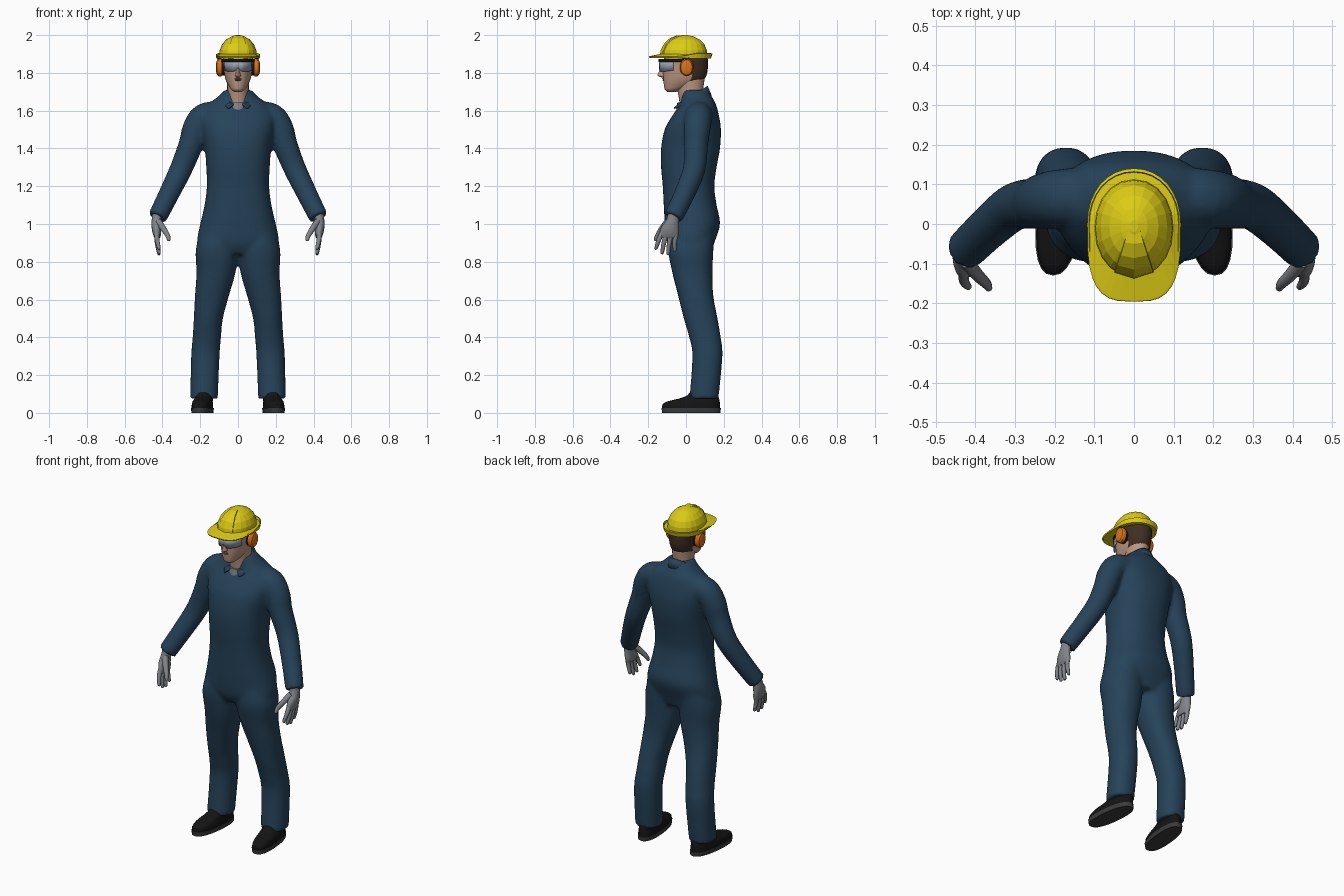
import bpy, bmesh
from math import sin, cos, pi, radians, copysign
from mathutils import Vector

cube = bpy.data.objects.get("Cube")
if cube:
    bpy.data.objects.remove(cube)


def material(name, r, g, b):
    m = bpy.data.materials.new(name)
    m.use_nodes = True
    m.diffuse_color = (r, g, b, 1)
    m.node_tree.nodes["Principled BSDF"].inputs["Base Color"].default_value = (r, g, b, 1)
    return m


BLUE = material("overall blue", .019, .055, .1)
YELLOW = material("helmet yellow", .72, .6, .008)
SKIN = material("skin", .5, .31, .22)
LIP = material("lip", .25, .12, .09)
HAIR = material("hair brown", .05, .028, .018)
GREY = material("glove grey", .22, .23, .25)
BLACK = material("black", .007, .007, .007)
SOLE = material("sole grey", .045, .043, .043)
ORANGE = material("muff orange", .7, .17, .01)
LENS = material("lens", .3, .36, .42)


def refine(rows, steps):
    """Catmull-Rom rows between the given ones."""
    out = []
    for i in range(len(rows) - 1):
        p = [rows[max(0, min(len(rows) - 1, i + k))] for k in (-1, 0, 1, 2)]
        for s in range(steps):
            t = s / steps
            out.append([b + .5 * t * (c - a + t * (2 * a - 5 * b + 4 * c - d + t * (3 * (b - c) + d - a)))
                        for a, b, c, d in zip(*p)])
    return out + [list(rows[-1])]


def power(v, e):
    return copysign(abs(v) ** (2 / e), v)


def oval(cx, cy, rx, front, back, n, ef=2, eb=2):
    """Flat outline; front and back halves have their own reach and squareness."""
    pts = []
    for i in range(n):
        a = 2 * pi * i / n
        e, reach = (ef, cy - front) if sin(a) < 0 else (eb, back - cy)
        pts.append((cx + rx * power(cos(a), e), cy + reach * power(sin(a), e)))
    return pts


def skin_rings(bm, rings, closed=False):
    vs = [[bm.verts.new(p) for p in r] for r in rings]
    n = len(vs[0])
    pairs = list(zip(vs, vs[1:])) + ([(vs[-1], vs[0])] if closed else [])
    for a, b in pairs:
        for i in range(n):
            j = (i + 1) % n
            bm.faces.new((a[i], a[j], b[j], b[i]))
    if not closed:
        bm.faces.new(vs[0])
        bm.faces.new(vs[-1])


def loft(bm, rows, n=24, e=2, steps=4, side=1):
    """Rows are (z, centre x, half width, front y, back y)."""
    rings = [[(x, y, z) for x, y in oval(side * cx, (f + b) / 2, rx, f, b, n, e, e)]
             for z, cx, rx, f, b in refine(rows, steps)]
    skin_rings(bm, rings)


def tube(bm, rows, n=16, steps=4, side=1):
    """Rows are (x, y, z, radius)."""
    rows = refine(rows, steps)
    pts = [Vector((side * r[0], r[1], r[2])) for r in rows]
    rings = []
    for i, p in enumerate(pts):
        d = pts[min(i + 1, len(pts) - 1)] - pts[max(i - 1, 0)]
        q = d.to_track_quat('Z', 'Y')
        rings.append([p + q @ Vector((cos(2 * pi * k / n), sin(2 * pi * k / n), 0)) * rows[i][3]
                      for k in range(n)])
    skin_rings(bm, rings)


def finish(bm, name, *mats, smooth=40):
    bmesh.ops.recalc_face_normals(bm, faces=bm.faces)
    me = bpy.data.meshes.new(name)
    bm.to_mesh(me)
    bm.free()
    ob = bpy.data.objects.new(name, me)
    bpy.context.collection.objects.link(ob)
    for m in mats:
        me.materials.append(m)
    if smooth:
        bpy.ops.object.select_all(action='DESELECT')
        ob.select_set(True)
        bpy.context.view_layer.objects.active = ob
        bpy.ops.object.shade_smooth_by_angle(angle=radians(smooth))
    return ob


def strip(name, low, high, mat, thick):
    bm = bmesh.new()
    a, b = ([bm.verts.new(p) for p in row] for row in (low, high))
    for i in range(len(a) - 1):
        bm.faces.new((a[i], a[i + 1], b[i + 1], b[i]))
    ob = finish(bm, name, mat)
    mod = ob.modifiers.new("thickness", 'SOLIDIFY')
    mod.thickness, mod.offset = thick, 0
    return ob


# Overalls: torso, sleeves and trouser legs fused into one skin
bm = bmesh.new()
torso = [(.84, .19, -.07, .13), (.9, .217, -.1, .15), (1.0, .2, -.112, .18), (1.1, .177, -.118, .162),
         (1.2, .165, -.123, .15), (1.3, .168, -.132, .162), (1.4, .176, -.132, .18), (1.5, .195, -.113, .185),
         (1.57, .2, -.075, .175), (1.63, .165, -.035, .16), (1.67, .11, -.025, .14), (1.71, .07, -.02, .115)]
loft(bm, [(z, 0, rx, f, b) for z, rx, f, b in torso], n=40, e=2.3)
for s in (1, -1):
    tube(bm, [(.1, .07, 1.575, .075), (.18, .065, 1.565, .074), (.225, .058, 1.5, .071), (.25, .052, 1.42, .065),
              (.302, .043, 1.29, .06), (.365, -.008, 1.16, .055), (.427, -.068, 1.035, .051)], n=24, side=s)
    loft(bm, [(.075, .18, .073, .018, .172), (.3, .173, .075, .034, .193), (.4, .165, .075, .017, .184),
              (.5, .157, .077, -.012, .167), (.62, .138, .09, -.042, .145), (.74, .117, .103, -.072, .14),
              (.86, .111, .113, -.095, .145), (.95, .1, .1, -.09, .15)], n=32, e=2.2, side=s)
overalls = finish(bm, "overalls", BLUE)
mod = overalls.modifiers.new("fuse", 'REMESH')
mod.mode, mod.voxel_size, mod.use_smooth_shade = 'VOXEL', .011, True
mod = overalls.modifiers.new("soften", 'SMOOTH')
mod.factor, mod.iterations = .5, 5

# Folded collar, higher at the nape, open at the throat
low, high = [], []
for i in range(33):
    a = radians(14 + 332 * i / 32)
    point = max(0, cos(a)) ** 6
    high.append((.07 * sin(a), .037 - .074 * cos(a), 1.682 - .047 * cos(a)))
    low.append((.088 * sin(a) + copysign(.032 * point, sin(a)), .037 - (.096 + .008 * point) * cos(a),
                1.645 - .033 * cos(a)))
strip("collar", low, high, BLUE, .008)

# Neck and undershirt
bm = bmesh.new()
loft(bm, [(1.6, 0, .06, -.03, .09), (1.68, 0, .056, -.04, .088), (1.78, 0, .06, -.06, .1)])
finish(bm, "neck", SKIN)
bm = bmesh.new()
loft(bm, [(1.58, 0, .062, -.055, .09), (1.642, 0, .058, -.046, .09)])
finish(bm, "undershirt", GREY)

# Head, with hair as a region at the back and temples
bm = bmesh.new()
loft(bm, [(1.7, 0, .02, -.1, -.05), (1.712, 0, .036, -.112, -.02), (1.735, 0, .052, -.117, .045),
          (1.765, 0, .066, -.12, .095), (1.8, 0, .073, -.122, .112), (1.84, 0, .078, -.122, .116),
          (1.88, 0, .08, -.115, .114), (1.93, 0, .065, -.09, .09)], n=40, e=2.2)
for f in bm.faces:
    c = f.calc_center_median()
    f.material_index = int((c.y > .025 and c.z > 1.745) or (c.y > -.03 and c.z > 1.85))
finish(bm, "head", SKIN, HAIR)
bm = bmesh.new()
loft(bm, [(1.776, 0, .007, -.13, -.1), (1.785, 0, .015, -.149, -.1), (1.797, 0, .012, -.148, -.1),
          (1.84, 0, .008, -.128, -.1)], n=12)
finish(bm, "nose", SKIN)
bm = bmesh.new()
loft(bm, [(1.757, 0, .012, -.118, -.1), (1.762, 0, .022, -.126, -.09), (1.766, 0, .023, -.122, -.09),
          (1.77, 0, .02, -.127, -.09), (1.775, 0, .008, -.12, -.1)], n=16, steps=2)
finish(bm, "lips", LIP)


# Safety glasses: wraparound lens, black brow bar and side arms
def wrap(angle, z, grow=0):
    return [((.083 + grow) * sin(a), -(.141 + grow) * cos(a), z(a))
            for a in (radians(angle * (i / 12 - 1)) for i in range(25))]


strip("glasses_lens", wrap(62, lambda a: 1.808 + .018 * max(0, 1 - abs(a) * 4) + .016 * max(0, abs(a) - .7)),
      wrap(62, lambda a: 1.868), LENS, .004)
strip("glasses_frame", wrap(90, lambda a: 1.858, .002), wrap(90, lambda a: 1.873, .002), BLACK, .007)

# Helmet shell
bm = bmesh.new()
shell = [(1.882, .1, -.136, .113), (1.92, .097, -.13, .11), (1.952, .084, -.112, .097),
         (1.977, .062, -.084, .072), (1.993, .034, -.05, .04), (2, .01, -.02, .01)]
loft(bm, [(z, 0, rx, f, b) for z, rx, f, b in shell], n=20, steps=1, e=2.1)
finish(bm, "helmet_shell", YELLOW, smooth=0)

# Helmet brim: visor at the front, raised gutter at the back
bm = bmesh.new()


def rim(rx, front, back, z, lift, ef, eb=2.1):
    return [(x, y, z + lift * max(0, min(1, y / .08 + .4))) for x, y in oval(0, 0, rx, front, back, 32, ef, eb)]


skin_rings(bm, [rim(.094, -.125, .105, 1.902, -.01, 2.2), rim(.112, -.19, .13, 1.889, 0, 3.2),
                rim(.114, -.194, .132, 1.888, .016, 3.2), rim(.118, -.196, .14, 1.886, .016, 3.2),
                rim(.114, -.194, .132, 1.88, -.004, 3.2), rim(.092, -.12, .1, 1.88, -.004, 2.2)], closed=True)
finish(bm, "helmet_brim", YELLOW, smooth=0)

# Helmet centre ridge, widening toward the visor
bm = bmesh.new()
rings = []
for y, z, w in ((-.01, 1.999, .013), (-.05, 1.998, .024), (-.086, 1.983, .034), (-.115, 1.957, .043),
                (-.134, 1.92, .048), (-.139, 1.89, .05)):
    inset = w * w * 6
    rings.append([(-w, y + inset, z - inset / 3), (0, y, z), (w, y + inset, z - inset / 3),
                  (w, y * .8 + inset, z - .02), (-w, y * .8 + inset, z - .02)])
skin_rings(bm, rings)
finish(bm, "helmet_ridge", YELLOW, smooth=0)

for s, side in ((1, "left"), (-1, "right")):
    # Ear defender: orange cup, black cushion and bracket up to the helmet
    for name, mat, prof in (("cup", ORANGE, ((.088, 1), (.102, 1), (.111, .85), (.116, .5))),
                            ("cushion", BLACK, ((.066, .9), (.09, .92)))):
        bm = bmesh.new()
        skin_rings(bm, [[(s * x, .003 + .036 * k * cos(pi * i / 10), 1.829 + .047 * k * sin(pi * i / 10))
                         for i in range(20)] for x, k in prof])
        finish(bm, f"{side}_ear_{name}", mat, smooth=30)
    bm = bmesh.new()
    loft(bm, [(1.84, .096, .01, -.01, .015), (1.89, .1, .008, -.008, .013)], n=8, steps=1, side=s)
    finish(bm, f"{side}_ear_bracket", BLACK)

    # Glove: flat palm, four fingers and a thumb
    bm = bmesh.new()
    loft(bm, [(1.06, .425, .028, -.095, -.035), (1.02, .431, .026, -.105, -.038), (.98, .432, .025, -.132, -.038),
              (.945, .429, .021, -.142, -.038), (.925, .427, .014, -.138, -.044)], n=16, side=s)
    for y0, y1, tip in ((-.126, -.158, .872), (-.102, -.126, .848), (-.078, -.094, .842), (-.053, -.06, .86)):
        tube(bm, [(.43, y0, .955, .013), (.428, (y0 + y1) / 2 - .003, (.955 + tip) / 2, .0125),
                  (.418, y1, tip, .009), (.417, y1, tip - .005, .003)], n=10, steps=3, side=s)
    tube(bm, [(.422, -.095, 1.015, .018), (.395, -.128, .975, .016), (.373, -.15, .94, .013),
              (.366, -.162, .915, .009), (.365, -.164, .91, .003)], n=10, steps=3, side=s)
    finish(bm, f"{side}_glove", GREY, smooth=60)

    # Shoe: upper and sole, toes turned slightly outward
    for name, mat, rows in (
            ("upper", BLACK, [(.02, .188, .054, -.125, .18), (.045, .188, .053, -.125, .18),
                              (.062, .188, .05, -.095, .178), (.075, .185, .047, -.04, .175),
                              (.095, .182, .045, .01, .17), (.13, .182, .042, .03, .165)]),
            ("sole", SOLE, [(0, .188, .055, -.126, .182), (.026, .188, .057, -.13, .185)])):
        bm = bmesh.new()
        loft(bm, rows, n=24, e=2.4, steps=2, side=s)
        for v in bm.verts:
            v.co.x += s * (.03 - v.co.y) * .1
        finish(bm, f"{side}_shoe_{name}", mat)
